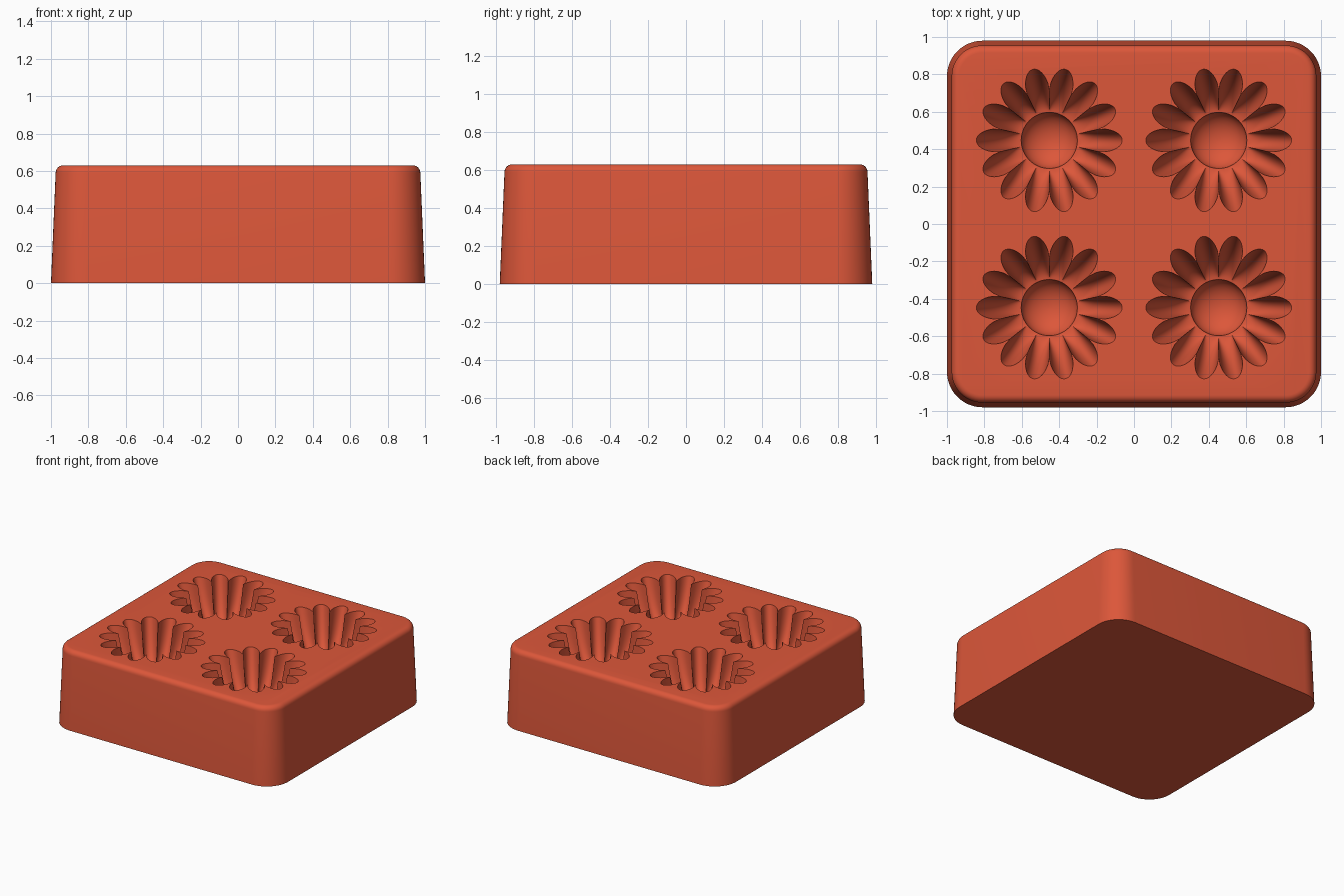
import bpy, bmesh
from math import sin, cos, pi

if "Cube" in bpy.data.objects:
    bpy.data.objects.remove(bpy.data.objects["Cube"], do_unlink=True)

COLOUR = (0.72, 0.095, 0.042, 1.0)
mat = bpy.data.materials.new("terracotta_red")
mat.use_nodes = True
mat.diffuse_color = COLOUR
mat.node_tree.nodes["Principled BSDF"].inputs["Base Color"].default_value = COLOUR

HEIGHT = 0.63


def loft(bm, rings):
    """Skin a stack of closed rings and cap both ends."""
    loops = [[bm.verts.new(p) for p in ring] for ring in rings]
    n = len(loops[0])
    for a, b in zip(loops, loops[1:]):
        for i in range(n):
            j = (i + 1) % n
            bm.faces.new((a[i], a[j], b[j], b[i]))
    bm.faces.new(loops[0][::-1])
    bm.faces.new(loops[-1])


def make_object(name, bm):
    bmesh.ops.recalc_face_normals(bm, faces=bm.faces)
    mesh = bpy.data.meshes.new(name)
    bm.to_mesh(mesh)
    bm.free()
    mesh.materials.append(mat)
    obj = bpy.data.objects.new(name, mesh)
    bpy.context.collection.objects.link(obj)
    return obj


def rounded_rectangle(inset, z, steps=12):
    """Rounded rectangle ring, shrunk by inset."""
    hx, hy, r = 1.0 - inset, 0.98 - inset, 0.19 - inset
    ring = []
    for k, (sx, sy) in enumerate(((1, 1), (-1, 1), (-1, -1), (1, -1))):
        for i in range(steps + 1):
            a = (k + i / steps) * pi / 2
            ring.append((sx * (hx - r) + r * cos(a), sy * (hy - r) + r * sin(a), z))
    return ring


# Block: drafted walls with a rounded top edge
FILLET = 0.04
rings = [rounded_rectangle(0, 0)]
for i in range(7):
    a = i / 6 * pi / 2
    rings.append(rounded_rectangle(0.025 + FILLET * (1 - cos(a)),
                                   HEIGHT - FILLET * (1 - sin(a))))
bm = bmesh.new()
loft(bm, rings)
block = make_object("mould_block", bm)

# Flower cavities: fluted petals running down to a round bowl
PETALS, PER_PETAL = 14, 16
BOWL_R, BOWL_DEPTH, PETAL_DEPTH = 0.15, 0.11, 0.33


def petal_radius(a):
    return 0.265 + 0.125 * abs(cos(a * PETALS / 2)) ** 0.65


def flower_ring(cx, cy, spread, z):
    n = PETALS * PER_PETAL
    ring = []
    for i in range(n):
        a = 2 * pi * i / n
        r = BOWL_R + (petal_radius(a) - BOWL_R) * spread
        ring.append((cx + r * cos(a), cy + r * sin(a), z))
    return ring


def bowl_ring(cx, cy, r, z):
    n = PETALS * PER_PETAL
    return [(cx + r * cos(2 * pi * i / n), cy + r * sin(2 * pi * i / n), z)
            for i in range(n)]


bm = bmesh.new()
for cx in (-0.453, 0.453):
    for cy in (-0.447, 0.447):
        rings = [flower_ring(cx, cy, 1, HEIGHT + 0.05)]
        for i in range(15):
            f = 1 - i / 14
            rings.append(flower_ring(cx, cy, f, HEIGHT - PETAL_DEPTH * (1 - f * f)))
        for i in range(1, 9):
            a = i / 8 * 0.96 * pi / 2
            rings.append(bowl_ring(cx, cy, BOWL_R * cos(a),
                                   HEIGHT - PETAL_DEPTH - BOWL_DEPTH * sin(a)))
        loft(bm, rings)
cutter = make_object("flower_cutter", bm)
cutter.hide_render = True

# Cut the cavities and smooth the result
cut = block.modifiers.new("cavities", 'BOOLEAN')
cut.operation = 'DIFFERENCE'
cut.solver = 'EXACT'
cut.object = cutter
bpy.ops.object.select_all(action='DESELECT')
block.select_set(True)
bpy.context.view_layer.objects.active = block
bpy.ops.object.modifier_apply(modifier=cut.name)
bpy.data.objects.remove(cutter, do_unlink=True)
bpy.ops.object.shade_smooth_by_angle(angle=pi / 6)
